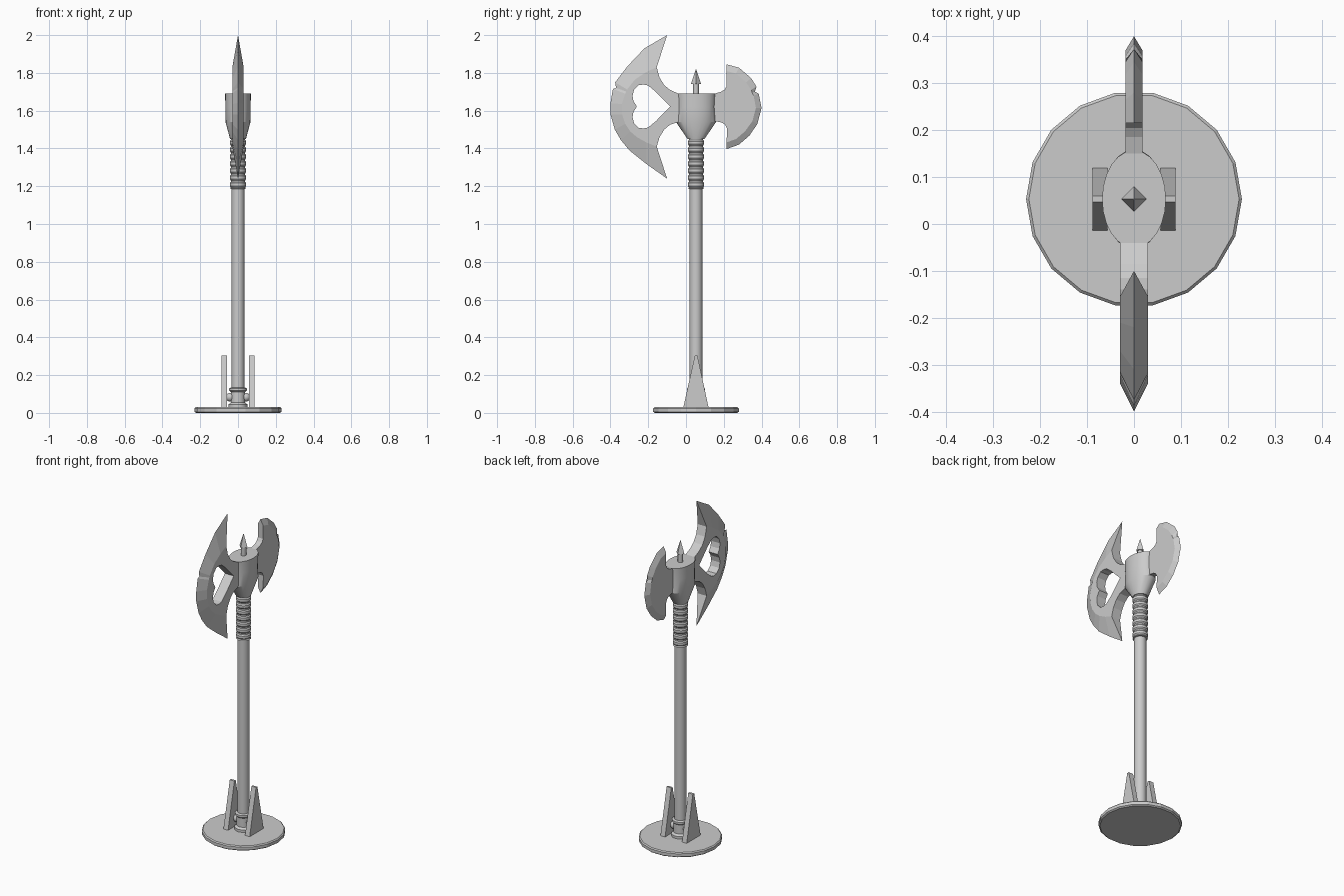
import bpy, bmesh, math

if "Cube" in bpy.data.objects:
    bpy.data.objects.remove(bpy.data.objects["Cube"])

YC = 0.053  # shaft axis position in y


def finish(name, bm, smooth=None):
    bmesh.ops.recalc_face_normals(bm, faces=bm.faces)
    me = bpy.data.meshes.new(name)
    bm.to_mesh(me)
    bm.free()
    ob = bpy.data.objects.new(name, me)
    bpy.context.collection.objects.link(ob)
    bpy.ops.object.select_all(action='DESELECT')
    ob.select_set(True)
    bpy.context.view_layer.objects.active = ob
    if smooth:
        bpy.ops.object.shade_smooth_by_angle(angle=math.radians(smooth))
    return ob


def lathe(name, profile, sides, smooth=None):
    """Stack of elliptical rings: (z, radius) or (z, rx, ry), capped."""
    bm = bmesh.new()
    rings = []
    for p in profile:
        z, rx, ry = p[0], p[1], p[-1]
        rings.append([bm.verts.new((rx * math.cos(2 * math.pi * i / sides),
                                    YC + ry * math.sin(2 * math.pi * i / sides), z))
                      for i in range(sides)])
    for a, b in zip(rings, rings[1:]):
        for i in range(sides):
            j = (i + 1) % sides
            bm.faces.new((a[i], a[j], b[j], b[i]))
    bm.faces.new(rings[0])
    bm.faces.new(rings[-1])
    return finish(name, bm, smooth)


def plate(name, pts, x0, x1):
    """Extrude a y-z outline between two x positions."""
    bm = bmesh.new()
    a = [bm.verts.new((x0, y, z)) for y, z in pts]
    b = [bm.verts.new((x1, y, z)) for y, z in pts]
    bm.faces.new(a)
    bm.faces.new(b)
    for i in range(len(pts)):
        j = (i + 1) % len(pts)
        bm.faces.new((a[i], a[j], b[j], b[i]))
    return finish(name, bm)


def blade(name, edge, shoulder, back, t):
    """Flat body of half thickness t with a bevel running to a sharp edge."""
    bm = bmesh.new()
    ridge = [bm.verts.new((0, y, z)) for y, z in edge]
    n = len(edge)
    body = shoulder + back
    sides = [[bm.verts.new((s * t, y, z)) for y, z in body] for s in (-1, 1)]
    for side in sides:
        bm.faces.new(side)
        for i in range(n - 1):
            bm.faces.new((ridge[i], ridge[i + 1], side[i + 1], side[i]))
    l, r = sides
    for i in range(n - 1, len(body)):
        j = (i + 1) % len(body)
        bm.faces.new((l[i], l[j], r[j], r[i]))
    for i in (0, n - 1):
        bm.faces.new((ridge[i], l[i], r[i]))
    return finish(name, bm)


# Base disc and side fins
lathe("base_disc", [(0, .222), (.006, .23), (.024, .23), (.03, .224)], 18)
for side, s in (("left", -1), ("right", 1)):
    plate("fin_" + side, [(-.015, .025), (.12, .025), (.06, .305), (.047, .305)],
          s * .057, s * .088)
    # Round rivet on the foot collar
    bm = bmesh.new()
    bmesh.ops.create_uvsphere(bm, u_segments=12, v_segments=8, radius=.023)
    bmesh.ops.translate(bm, verts=bm.verts, vec=(s * .042, YC, .083))
    finish("rivet_" + side, bm, 40)

# Foot collar, shaft and ribbed grip
lathe("foot_collar", [(.025, .05), (.045, .05), (.055, .038), (.11, .038),
                      (.118, .047), (.13, .047), (.135, .034)], 16, 35)
lathe("shaft", [(.03, .034), (1.46, .034)], 16, 35)
grip = [(1.185, .034), (1.187, .042)]
ribs, pitch = 7, .037
for k in range(ribs):
    z = 1.19 + k * pitch
    grip += [(z + .004, .038), (z + .011, .043), (z + .026, .043), (z + .033, .038)]
grip.append((1.455, .038))
lathe("grip", grip, 16, 35)

# Oval socket holding the blades
lathe("socket", [(1.45, .042, .045), (1.54, .066, .106), (1.62, .067, .1),
                 (1.69, .068, .104)], 24, 25)

# Top spike
lathe("spike_stem", [(1.68, .015), (1.75, .015)], 12, 35)
lathe("spike_tip", [(1.742, .027), (1.82, .0008)], 4)

# Large crescent blade with a chipped edge
big = blade(
    "large_blade",
    [(-.1, 2.0), (-.22, 1.93), (-.31, 1.835), (-.375, 1.75), (-.37, 1.72), (-.387, 1.715),
     (-.4, 1.64), (-.4, 1.58), (-.377, 1.50), (-.345, 1.445), (-.3, 1.39), (-.21, 1.318),
     (-.1, 1.24)],
    [(-.155, 1.83), (-.21, 1.805), (-.27, 1.765), (-.312, 1.712), (-.317, 1.702),
     (-.322, 1.69), (-.34, 1.635), (-.338, 1.58), (-.322, 1.53), (-.295, 1.49),
     (-.26, 1.46), (-.21, 1.432), (-.155, 1.41)],
    [(-.14, 1.46), (-.115, 1.5), (-.085, 1.525), (-.04, 1.54), (.02, 1.54),
     (.02, 1.685), (-.04, 1.69), (-.085, 1.71), (-.115, 1.735), (-.14, 1.775)], .03)

# Heart-shaped window cut through the large blade
half = [(-.16, 1.7), (-.2, 1.733), (-.225, 1.738), (-.25, 1.735), (-.275, 1.71),
        (-.283, 1.68), (-.278, 1.65)]
heart = [(-.083, 1.622)] + half + [(-.26, 1.622)] + [(y, 3.244 - z) for y, z in reversed(half)]
cutter = plate("window_cutter", heart, -.1, .1)
cutter.hide_render = True
mod = big.modifiers.new("window", 'BOOLEAN')
mod.operation = 'DIFFERENCE'
mod.solver = 'EXACT'
mod.object = cutter
bpy.context.view_layer.objects.active = big
bpy.ops.object.modifier_apply(modifier=mod.name)
bpy.data.objects.remove(cutter)

# Small rear blade
blade(
    "small_blade",
    [(.215, 1.845), (.28, 1.828), (.345, 1.772), (.373, 1.727), (.365, 1.70), (.385, 1.69),
     (.4, 1.615), (.378, 1.53), (.335, 1.467), (.28, 1.42), (.215, 1.397)],
    [(.215, 1.81), (.265, 1.797), (.318, 1.75), (.345, 1.71), (.35, 1.695), (.358, 1.68),
     (.37, 1.615), (.352, 1.545), (.312, 1.49), (.265, 1.45), (.215, 1.432)],
    [(.217, 1.505), (.207, 1.525), (.19, 1.537), (.15, 1.545), (.09, 1.545),
     (.09, 1.688), (.15, 1.69), (.185, 1.7), (.205, 1.712), (.215, 1.73)], .018)
